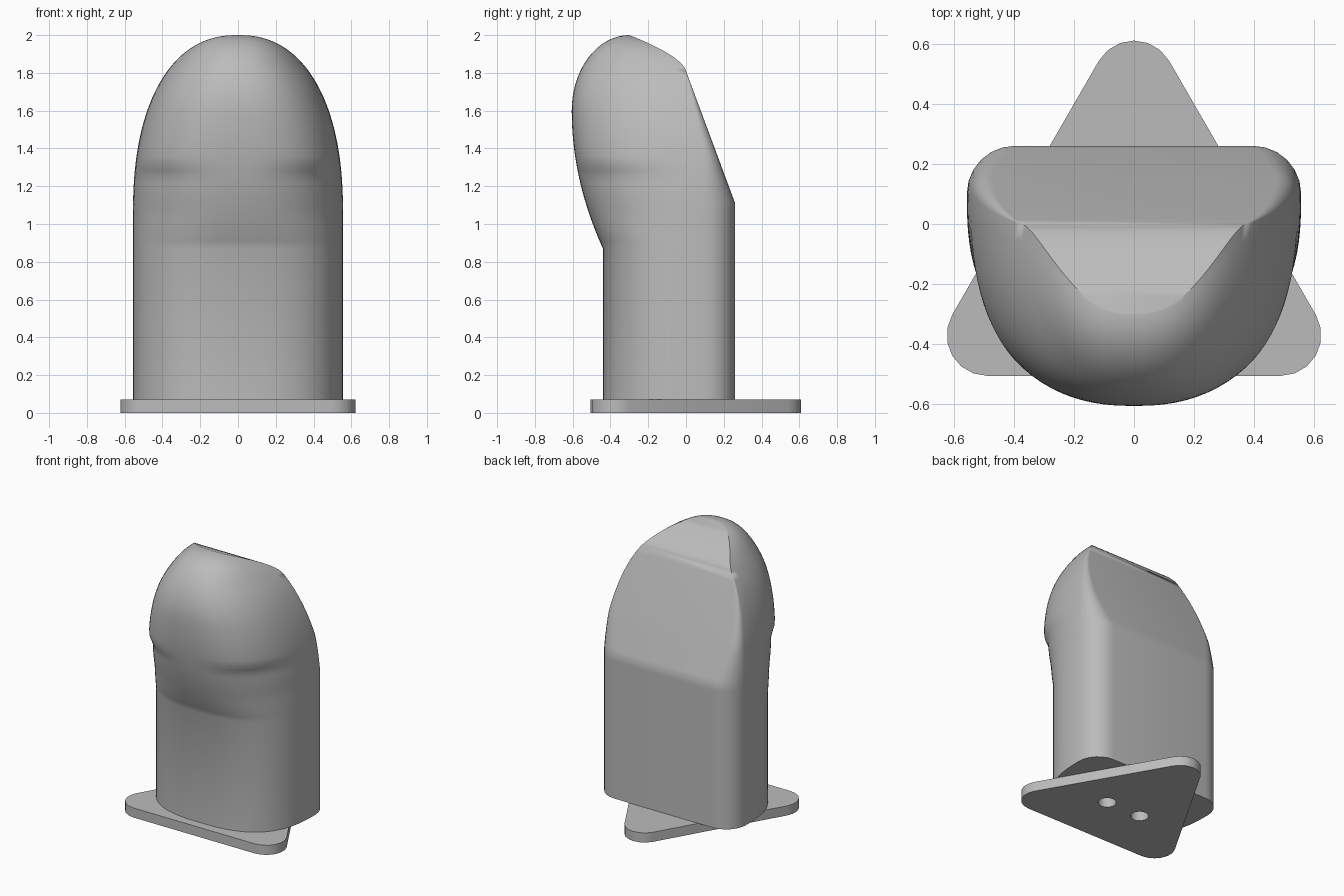
import bpy, bmesh
from math import sin, cos, pi, radians

if "Cube" in bpy.data.objects:
    bpy.data.objects.remove(bpy.data.objects["Cube"])

grey = bpy.data.materials.new("neutral_grey")
grey.use_nodes = True
colour = (0.5, 0.5, 0.5, 1)
grey.diffuse_color = colour
grey.node_tree.nodes["Principled BSDF"].inputs["Base Color"].default_value = colour

TOP, BASE = 2.0, 0.07
NECK, BULGE, SHOULDER, RIDGE = 0.87, 1.6, 1.11, 1.81


def lerp(z, points):
    """Piecewise linear value at height z."""
    for (z0, a), (z1, b) in zip(points, points[1:]):
        if z <= z1:
            return a + (b - a) * max(0, (z - z0) / (z1 - z0))
    return points[-1][1]


def half_width(z):
    t = max(0, (z - 1.05) / (TOP - 1.05))
    return 0.556 * max(0, 1 - t ** 2.3) ** (1 / 2.3)


def front_y(z):
    if z < BULGE:
        return -0.605 + 0.165 * min(1, (BULGE - z) / (BULGE - NECK)) ** 2
    return -0.3 - 0.305 * max(0, 1 - ((z - BULGE) / (TOP - BULGE)) ** 2) ** 0.5


def back_y(z):
    if z < RIDGE:
        return lerp(z, [(SHOULDER, 0.26), (RIDGE, 0)])
    return -0.3 * ((z - RIDGE) / (TOP - RIDGE)) ** 1.6


def section(z):
    """Closed outline: flat back, rounded back corners, bowed front."""
    w, yf, yb = half_width(z), front_y(z), back_y(z)
    yc = min(yb, lerp(z, [(1.36, 0.1), (RIDGE, 0)]))
    r = yb - yc
    n = lerp(z, [(NECK, 2.7), (1.05, 2.4), (1.26, 2.35), (1.33, 2.7),
                 (BULGE, 2.5), (TOP, 2.2)])
    half = []
    for i in range(7):
        a = pi / 2 * (1 - i / 6)
        half.append((w - r + r * cos(a), yc + r * sin(a)))
    for i in range(1, 25):
        a = pi / 2 * i / 24
        half.append((w * max(0, cos(a)) ** (2 / n), yc + (yf - yc) * sin(a) ** (2 / n)))
    half[-1] = (0, yf)
    return half + [(-x, y) for x, y in reversed(half[:-1])]


# Body: stacked sections, packed closer together towards the crown
levels = [BASE, NECK]
levels += [NECK + (SHOULDER - NECK) * i / 6 for i in range(1, 7)]
levels += [SHOULDER + (RIDGE - SHOULDER) * i / 20 for i in range(1, 21)]
levels += [RIDGE + (TOP - RIDGE) * sin(pi / 2 * i / 16) for i in range(1, 16)]
levels.append(TOP - 0.0002)

bm = bmesh.new()
rings = [[bm.verts.new((x, y, z)) for x, y in section(z)] for z in levels]
for low, high in zip(rings, rings[1:]):
    for i in range(len(low)):
        j = (i + 1) % len(low)
        bm.faces.new((low[i], low[j], high[j], high[i]))
bm.faces.new(rings[0])
bm.faces.new(rings[-1])
bmesh.ops.remove_doubles(bm, verts=bm.verts, dist=0.0005)
bmesh.ops.recalc_face_normals(bm, faces=bm.faces)
mesh = bpy.data.meshes.new("body")
bm.to_mesh(mesh)
bm.free()
body = bpy.data.objects.new("body", mesh)
bpy.context.collection.objects.link(body)
mesh.materials.append(grey)

# Base plate: rounded triangle with two round holes
curve = bpy.data.curves.new("base_plate", "CURVE")
curve.dimensions = "2D"
curve.fill_mode = "BOTH"
curve.extrude = BASE / 2


def add_loop(points):
    spline = curve.splines.new("POLY")
    spline.points.add(len(points) - 1)
    for p, (x, y) in zip(spline.points, points):
        p.co = (x, y, 0, 1)
    spline.use_cyclic_u = True


def arc(cx, cy, r, start, sweep, steps):
    return [(cx + r * cos(radians(start + sweep * i / steps)),
             cy + r * sin(radians(start + sweep * i / steps))) for i in range(steps + 1)]


add_loop(arc(0, 0.475, 0.135, 30, 120, 6) + arc(-0.488, -0.37, 0.135, 150, 120, 6)
         + arc(0.488, -0.37, 0.135, 270, 120, 6))
for side in (-1, 1):
    add_loop(arc(side * 0.14, -0.11, 0.06, 0, 360, 24)[:-1])
plate = bpy.data.objects.new("base_plate", curve)
plate.location.z = BASE / 2
bpy.context.collection.objects.link(plate)
curve.materials.append(grey)

bpy.ops.object.select_all(action="DESELECT")
plate.select_set(True)
bpy.context.view_layer.objects.active = plate
bpy.ops.object.convert(target="MESH")

# Smooth shading with sharp rims
body.select_set(True)
bpy.context.view_layer.objects.active = body
bpy.ops.object.shade_smooth_by_angle(angle=radians(30))
